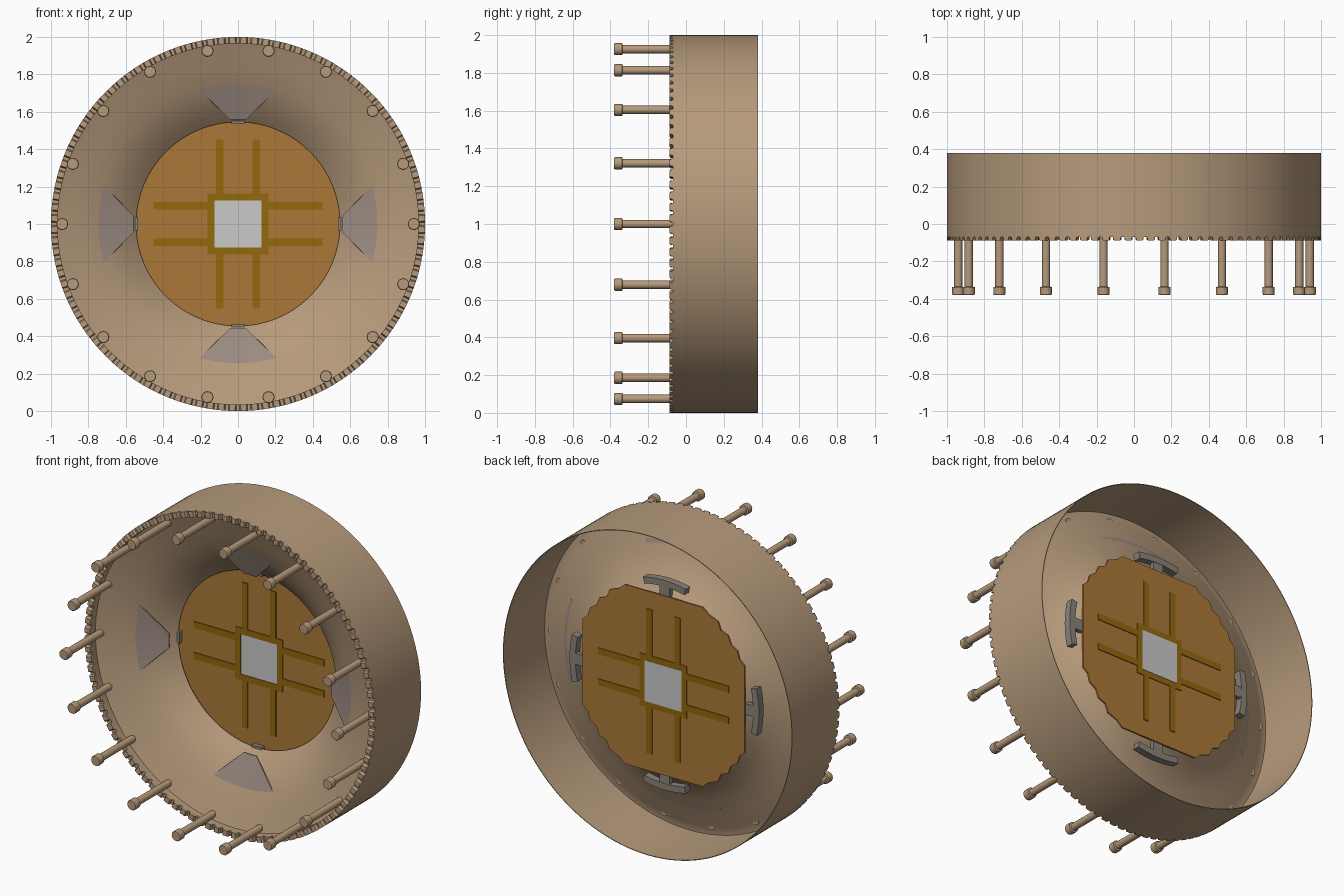
import bpy, bmesh, math

if "Cube" in bpy.data.objects:
    bpy.data.objects.remove(bpy.data.objects["Cube"])

TAU = 2 * math.pi


def mat(name, r, g, b):
    m = bpy.data.materials.new(name)
    m.diffuse_color = (r, g, b, 1)
    m.use_nodes = True
    m.node_tree.nodes["Principled BSDF"].inputs["Base Color"].default_value = m.diffuse_color
    return m


TAN = mat("tan_metal", 0.47, 0.325, 0.20)
FAN = mat("grey_tan", 0.34, 0.265, 0.225)
GREY = mat("dark_grey", 0.26, 0.225, 0.195)
GOLD = mat("bronze", 0.41, 0.19, 0.04)
DARK = mat("dark_gold", 0.29, 0.14, 0.004)
WHITE = mat("light_grey", 0.59, 0.59, 0.59)


def polar(r, a, y):
    return (r * math.sin(a), y, 1 + r * math.cos(a))


def finish(name, bm, material, smooth=False):
    bmesh.ops.recalc_face_normals(bm, faces=bm.faces)
    me = bpy.data.meshes.new(name)
    bm.to_mesh(me)
    bm.free()
    me.materials.append(material)
    ob = bpy.data.objects.new(name, me)
    bpy.context.collection.objects.link(ob)
    if smooth:
        bpy.ops.object.select_all(action='DESELECT')
        ob.select_set(True)
        bpy.context.view_layer.objects.active = ob
        bpy.ops.object.shade_smooth_by_angle(angle=math.radians(30))
    return ob


def add_grid(bm, rows, wrap_rows=True, wrap_cols=True):
    v = [[bm.verts.new(p) for p in row] for row in rows]
    n, m = len(v), len(v[0])
    for i in range(n if wrap_rows else n - 1):
        for j in range(m if wrap_cols else m - 1):
            k, l = (i + 1) % n, (j + 1) % m
            bm.faces.new((v[i][j], v[k][j], v[k][l], v[i][l]))
    return v


def add_sector(bm, centre, profile, steps):
    """Sweep a closed profile of (radius, y, half angle) round the axis."""
    rows = [[polar(r, centre + h * (2 * i / steps - 1), y) for r, y, h in profile]
            for i in range(steps + 1)]
    v = add_grid(bm, rows, wrap_rows=False)
    bm.faces.new(v[0])
    bm.faces.new(v[-1])


def add_prism(bm, pts, y0, y1):
    a = [bm.verts.new((x, y0, 1 + z)) for x, z in pts]
    b = [bm.verts.new((x, y1, 1 + z)) for x, z in pts]
    n = len(pts)
    bm.faces.new(a)
    bm.faces.new(b[::-1])
    for i in range(n):
        j = (i + 1) % n
        bm.faces.new((a[i], b[i], b[j], a[j]))


def add_rect(bm, x0, x1, z0, z1, y0, y1):
    add_prism(bm, [(x0, z0), (x1, z0), (x1, z1), (x0, z1)], y0, y1)


# Outer drum and flared dish, one revolved section
dish = [(0.965, -0.03), (0.94, -0.02), (0.85, 0.01), (0.75, 0.05),
        (0.70, 0.075), (0.65, 0.105), (0.59, 0.15), (0.545, 0.19)]
profile = ([(1, 0.38), (1, -0.07), (0.965, -0.07)] + dish
           + [(r + 0.004, y + 0.007) for r, y in dish[::-1]]
           + [(0.996, -0.026), (0.996, 0.38)])
bm = bmesh.new()
add_grid(bm, [[polar(r, TAU * i / 128, y) for r, y in profile] for i in range(128)])
finish("drum_and_dish", bm, TAN, True)

# Small teeth on the front rim
bm = bmesh.new()
COUNT = 104
half = TAU / COUNT * 0.36
for i in range(COUNT):
    add_sector(bm, TAU * (i + 0.5) / COUNT,
               [(r, y, h * half) for r, y, h in
                ((0.965, -0.068, 1), (0.965, -0.082, 1), (0.965, -0.087, 0.7),
                 (1, -0.087, 0.7), (1, -0.082, 1), (1, -0.068, 1))], 1)
finish("rim_teeth", bm, TAN)

# Ring of eighteen headed pins
pin = [(0.022, -0.012), (0.022, -0.335), (0.032, -0.338), (0.032, -0.375), (0.029, -0.38)]
bm = bmesh.new()
for i in range(18):
    cx, _, cz = polar(0.94, TAU * (i + 0.5) / 18, 0)
    rows = [[(cx + r * math.cos(TAU * j / 20), y, cz + r * math.sin(TAU * j / 20))
             for j in range(20)] for r, y in pin]
    v = add_grid(bm, rows, wrap_rows=False)
    bm.faces.new(v[0])
    bm.faces.new(v[-1])
finish("pins", bm, TAN, True)

# Four fan blades that cut through the dish, and their T brackets
fans, brackets = bmesh.new(), bmesh.new()
radii = [0.56 + 0.26 * i / 8 for i in range(9)]
front = [(r, 0.05 - 0.36 * (r - 0.752), math.atan2(0.025 + 0.92 * (r - 0.54), r))
         for r in radii]
fan = front + [(r, y + 0.006, h) for r, y, h in front[::-1]]
bar = [(r, y, math.radians(13)) for r, y in
       ((0.615, 0.17), (0.655, 0.17), (0.655, 0.215), (0.615, 0.215))]
stem = [(r, y, 0.035 / r) for r, y in
        ((0.535, 0.185), (0.63, 0.185), (0.63, 0.213), (0.535, 0.213))]
for q in range(4):
    add_sector(fans, q * TAU / 4, fan, 12)
    add_sector(brackets, q * TAU / 4, bar, 8)
    add_sector(brackets, q * TAU / 4, stem, 2)
finish("fan_blades", fans, FAN, True)
finish("brackets", brackets, GREY)

# Centre plate with a stepped edge
quarter = [(0.56, 0.27), (0.525, 0.30), (0.51, 0.35), (0.465, 0.38),
           (0.445, 0.43), (0.395, 0.45), (0.375, 0.50), (0.31, 0.525), (0.27, 0.56)]
outline = []
for sx, sz in ((1, 1), (-1, 1), (-1, -1), (1, -1)):
    pts = [(sx * x, sz * z) for x, z in quarter]
    outline += pts if sx * sz > 0 else pts[::-1]
bm = bmesh.new()
add_prism(bm, outline, 0.211, 0.221)
finish("centre_plate", bm, GOLD)

# Double cross rails and the square frame, showing on both sides
bm = bmesh.new()
Y0, Y1 = 0.205, 0.226
for s in (-1, 1):
    c = 0.097 * s
    for t in (-1, 1):
        a, b = sorted((0.155 * t, 0.452 * t))
        add_rect(bm, c - 0.02, c + 0.02, a, b, Y0, Y1)
        add_rect(bm, a, b, c - 0.02, c + 0.02, Y0, Y1)
    a, b = sorted((0.125 * s, 0.163 * s))
    add_rect(bm, -0.163, 0.163, a, b, Y0, Y1)
    add_rect(bm, a, b, -0.125, 0.125, Y0, Y1)
finish("cross_rails", bm, DARK)

# Light square core
bm = bmesh.new()
add_rect(bm, -0.128, 0.128, -0.128, 0.128, 0.209, 0.228)
finish("square_core", bm, WHITE)
